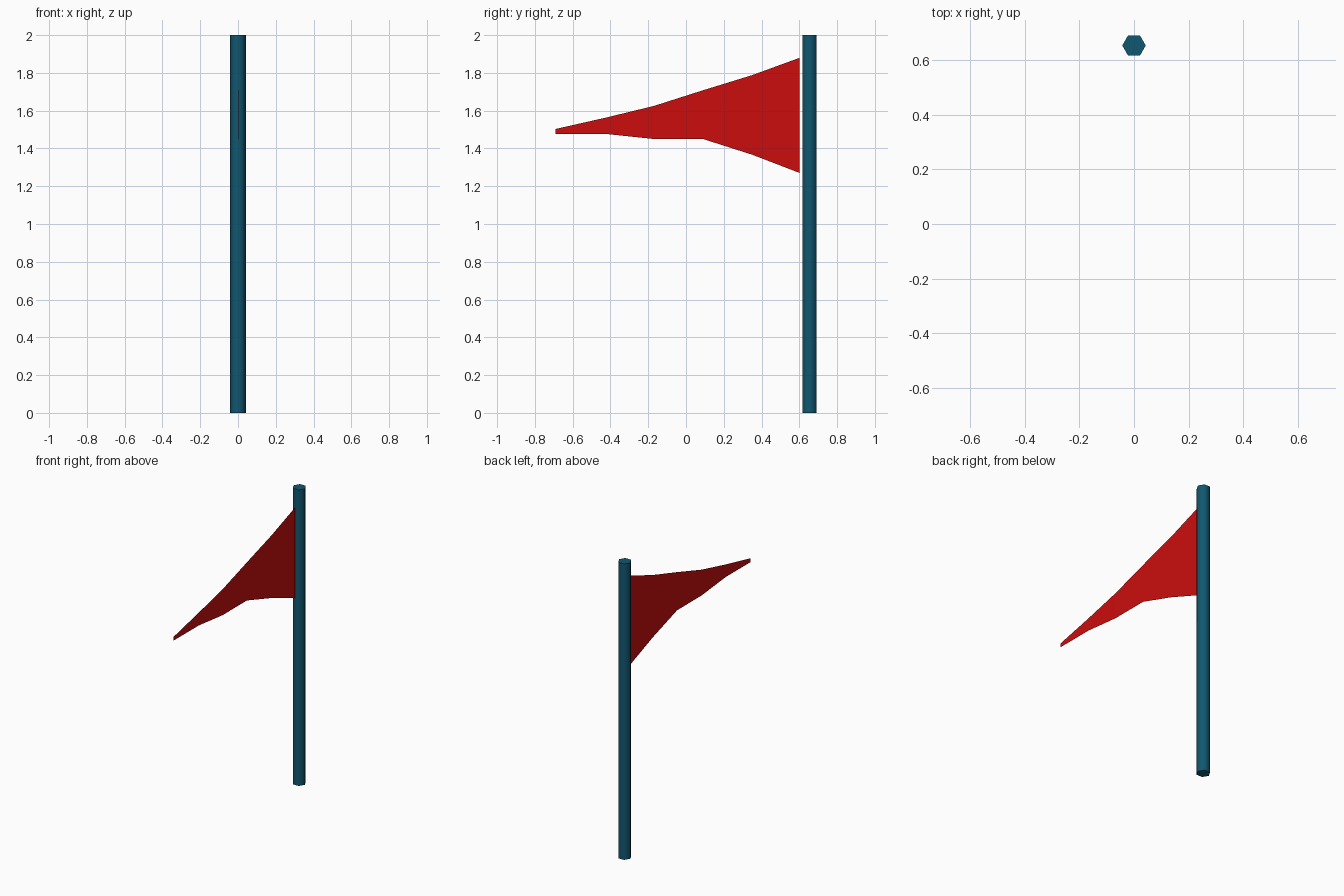
import bpy
import bmesh

cube = bpy.data.objects.get("Cube")
if cube:
    bpy.data.objects.remove(cube, do_unlink=True)


def make_material(name, color):
    mat = bpy.data.materials.new(name)
    mat.use_nodes = True
    mat.diffuse_color = color
    mat.node_tree.nodes["Principled BSDF"].inputs["Base Color"].default_value = color
    return mat


teal = make_material("teal_paint", (0.005, 0.095, 0.16, 1))
red = make_material("red_cloth", (0.6, 0.004, 0.004, 1))

# Pole: six-sided, softly shaded around its length
bpy.ops.mesh.primitive_cylinder_add(vertices=6, radius=0.043, depth=2,
                                    location=(0, 0.654, 1), rotation=(0, 0, 0.5235988))
pole = bpy.context.object
pole.name = "pole"
pole.data.materials.append(teal)
bpy.ops.object.shade_smooth_by_angle(angle=1.2)

# Pennant: thin sheet tapering away from the pole; (y, bottom, top) per column
columns = [(0.602, 1.27, 1.88), (0.35, 1.367, 1.788), (0.09, 1.45, 1.708),
           (-0.17, 1.45, 1.625), (-0.425, 1.477, 1.563), (-0.691, 1.477, 1.503)]
bm = bmesh.new()
edges = []
for i, (y, low, high) in enumerate(columns):
    x = 0.004 if i in (2, 3) else 0.003
    edges.append([bm.verts.new((x, y, z)) for z in (low, high)])
for (a, b), (c, d) in zip(edges, edges[1:]):
    bm.faces.new((c, a, b, d))
mesh = bpy.data.meshes.new("pennant")
bm.to_mesh(mesh)
bm.free()
mesh.materials.append(red)
pennant = bpy.data.objects.new("pennant", mesh)
bpy.context.collection.objects.link(pennant)
